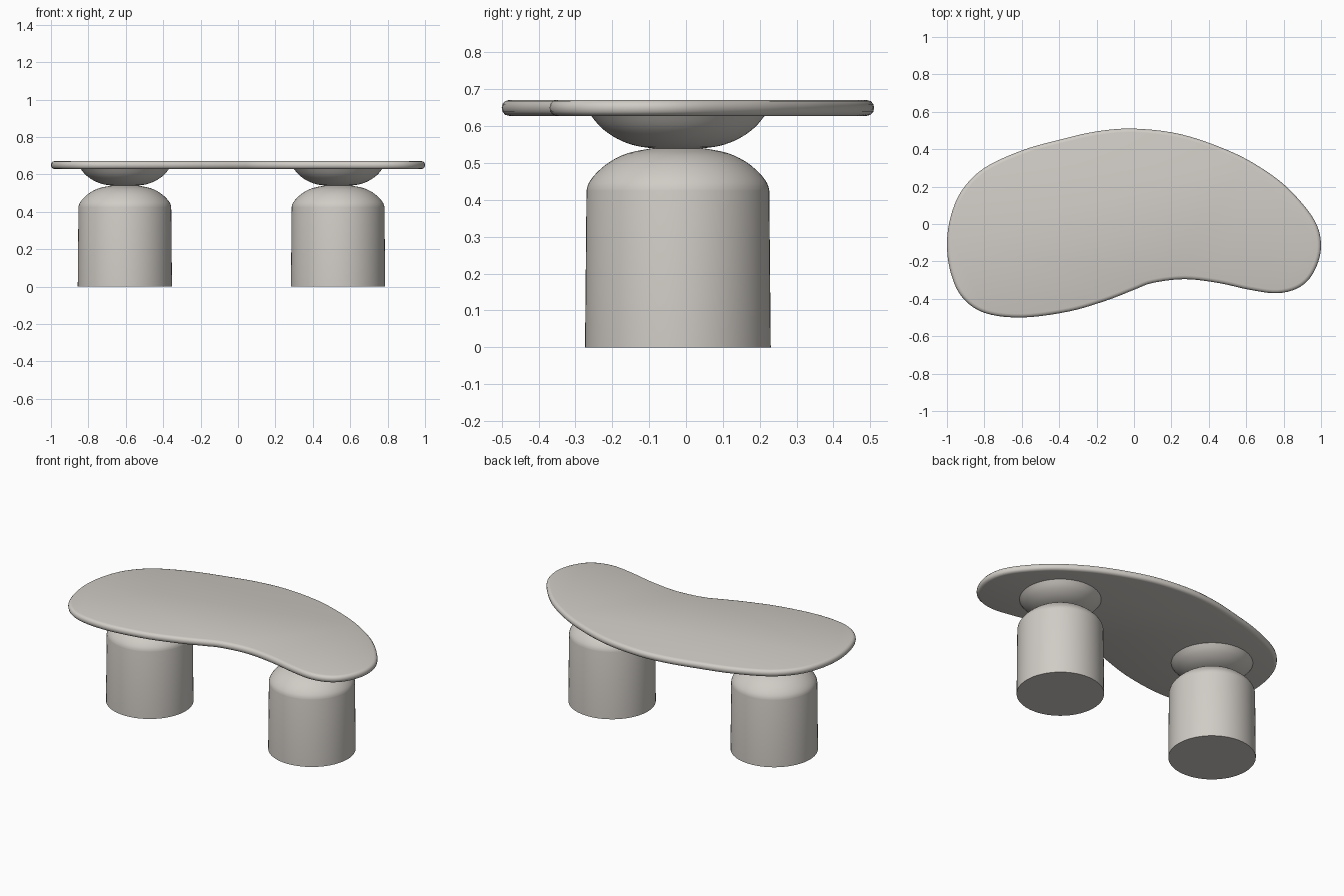
import bpy, bmesh, math
from mathutils import Vector

if "Cube" in bpy.data.objects:
    bpy.data.objects.remove(bpy.data.objects["Cube"])

stone = bpy.data.materials.new("warm grey stone")
stone.diffuse_color = (0.63, 0.60, 0.56, 1)
stone.use_nodes = True
stone.node_tree.nodes["Principled BSDF"].inputs["Base Color"].default_value = stone.diffuse_color


def spline(pts, steps, closed):
    """Catmull-Rom through 2D points."""
    p = [Vector(q) for q in pts]
    n = len(p)
    get = (lambda i: p[i % n]) if closed else (lambda i: p[max(0, min(n - 1, i))])
    out = []
    for i in range(n if closed else n - 1):
        a, b, c, d = (get(i + k) for k in (-1, 0, 1, 2))
        for s in range(steps):
            t = s / steps
            out.append(0.5 * (2 * b + (c - a) * t + (2 * a - 5 * b + 4 * c - d) * t * t
                              + (3 * b - a - 3 * c + d) * t ** 3))
    return out if closed else out + [p[-1]]


def loft(name, rings, location=(0, 0, 0)):
    """Skin a stack of equal-length rings, bottom to top, with capped ends."""
    bm = bmesh.new()
    rows = [[bm.verts.new(v) for v in ring] for ring in rings]
    n = len(rows[0])
    for lo, hi in zip(rows, rows[1:]):
        for i in range(n):
            j = (i + 1) % n
            bm.faces.new((lo[i], lo[j], hi[j], hi[i]))
    bm.faces.new(rows[0][::-1])
    bm.faces.new(rows[-1])
    bmesh.ops.recalc_face_normals(bm, faces=bm.faces)
    me = bpy.data.meshes.new(name)
    bm.to_mesh(me)
    bm.free()
    me.materials.append(stone)
    ob = bpy.data.objects.new(name, me)
    ob.location = location
    bpy.context.collection.objects.link(ob)
    bpy.context.view_layer.objects.active = ob
    ob.select_set(True)
    bpy.ops.object.shade_smooth_by_angle(angle=math.radians(35))
    ob.select_set(False)


def turned(name, profile, x, y, sides=64):
    angles = [2 * math.pi * i / sides for i in range(sides)]
    loft(name, [[(r * math.cos(a), r * math.sin(a), z) for a in angles] for r, z in profile], (x, y, 0))


# Kidney-shaped top with a rounded rim (counter-clockwise outline)
outline = spline([
    (0, .51), (-.2, .495), (-.4, .45), (-.6, .393), (-.8, .3), (-.92, .18), (-.98, .04),
    (-1, -.11), (-.98, -.26), (-.92, -.39), (-.8, -.475), (-.6, -.5), (-.35, -.468),
    (-.15, -.41), (0, -.352), (.1, -.315), (.27, -.295), (.45, -.315), (.62, -.352),
    (.77, -.37), (.89, -.335), (.965, -.25), (1, -.12), (.965, .02), (.83, .185),
    (.68, .3), (.5, .395), (.25, .48)], 5, True)
n = len(outline)
inward = []
for i in range(n):
    t = (outline[(i + 1) % n] - outline[i - 1]).normalized()
    inward.append(Vector((-t.y, t.x)))
rim = [(.02, .628), (.009, .631), (.002, .639), (0, .65), (.002, .660), (.009, .668), (.02, .671)]
loft("table_top", [[(*(p + d * inset), z) for p, d in zip(outline, inward)] for inset, z in rim])

# Two domed cylinder legs, each carrying a shallow bowl under the top
dome = spline([(.248, .425), (.242, .445), (.222, .472), (.185, .503), (.135, .527), (.07, .54)], 3, False)
leg = [(.252, 0)] + [tuple(p) for p in dome]
bowl = [tuple(p) for p in spline([(.06, .539), (.115, .547), (.165, .566), (.208, .596), (.24, .634)], 4, False)]
for side, x in (("left", -.605), ("right", .535)):
    turned(side + "_leg", leg, x, -.022)
    turned(side + "_bowl", bowl, x, -.022)
